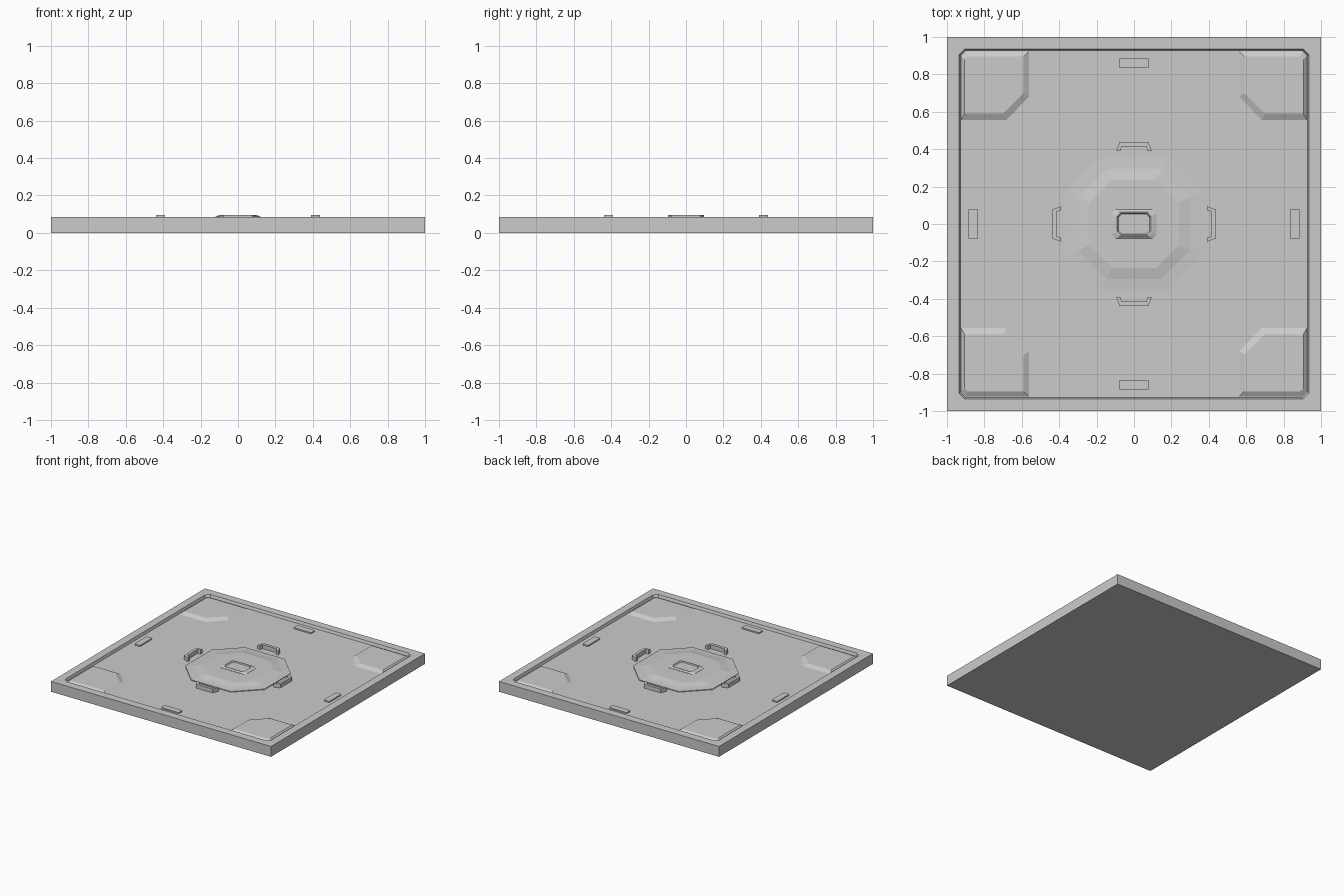
import bpy, bmesh
from math import cos, sin, pi

if "Cube" in bpy.data.objects:
    bpy.data.objects.remove(bpy.data.objects["Cube"])

FLOOR, RIM = 0.063, 0.085


def octagon(hx, hy, cut):
    # rectangle with cut corners, counter-clockwise
    return [(hx, -hy + cut), (hx, hy - cut), (hx - cut, hy), (-hx + cut, hy),
            (-hx, hy - cut), (-hx, -hy + cut), (-hx + cut, -hy), (hx - cut, -hy)]


def loft(name, rings):
    # stack outlines [(points, z), ...] and cap both ends
    bm = bmesh.new()
    loops = [[bm.verts.new((x, y, z)) for x, y in pts] for pts, z in rings]
    n = len(loops[0])
    for a, b in zip(loops, loops[1:]):
        for i in range(n):
            j = (i + 1) % n
            bm.faces.new((a[i], a[j], b[j], b[i]))
    bm.faces.new(loops[0][::-1])
    bm.faces.new(loops[-1])
    bmesh.ops.remove_doubles(bm, verts=bm.verts, dist=1e-5)
    bmesh.ops.recalc_face_normals(bm, faces=bm.faces)
    me = bpy.data.meshes.new(name)
    bm.to_mesh(me)
    bm.free()
    ob = bpy.data.objects.new(name, me)
    bpy.context.collection.objects.link(ob)
    return ob


# square slab with a shallow tray
loft("base_slab", [
    (octagon(1, 1, 0), 0), (octagon(1, 1, 0), RIM),
    (octagon(0.935, 0.935, 0.03), RIM), (octagon(0.928, 0.928, 0.03), FLOOR)])

# stepped octagonal mound in the middle
loft("centre_mound", [
    (octagon(0.36, 0.35, 0.18), FLOOR - 0.01), (octagon(0.36, 0.35, 0.18), 0.069),
    (octagon(0.325, 0.32, 0.165), 0.071), (octagon(0.30, 0.295, 0.155), 0.073),
    (octagon(0.24, 0.235, 0.12), RIM)])

# tapered button with a sunken top
loft("centre_button", [
    (octagon(0.12, 0.077, 0.02), RIM - 0.01), (octagon(0.12, 0.077, 0.02), RIM + 0.002),
    (octagon(0.098, 0.065, 0.02), 0.096), (octagon(0.09, 0.059, 0.02), 0.096),
    (octagon(0.084, 0.054, 0.018), 0.088)])

# raised corner pads with sloped edges
pad_base = [(0.56, 0.925), (0.56, 0.68), (0.68, 0.555),
            (0.925, 0.555), (0.925, 0.90), (0.90, 0.925)]
pad_top = [(0.59, 0.895), (0.59, 0.70), (0.70, 0.59),
           (0.905, 0.59), (0.905, 0.88), (0.89, 0.895)]
for sx in (1, -1):
    for sy in (1, -1):
        loft("corner_pad", [([(x * sx, y * sy) for x, y in pts], z)
                            for pts, z in ((pad_base, FLOOR - 0.001), (pad_top, 0.08))])

# U-shaped clips around the mound, and low bars by the rim
clip = [(-0.095, 0.39), (-0.072, 0.39), (-0.066, 0.415), (0.066, 0.415),
        (0.072, 0.39), (0.095, 0.39), (0.077, 0.438), (-0.077, 0.438)]
bar = [(x, y + 0.86) for x, y in octagon(0.08, 0.025, 0.004)]
for i in range(4):
    a = i * pi / 2
    for name, pts, top in (("clip", clip, 0.096), ("edge_bar", bar, 0.073)):
        ob = loft(name, [(pts, FLOOR - 0.005), (pts, top)])
        ob.rotation_euler.z = a
